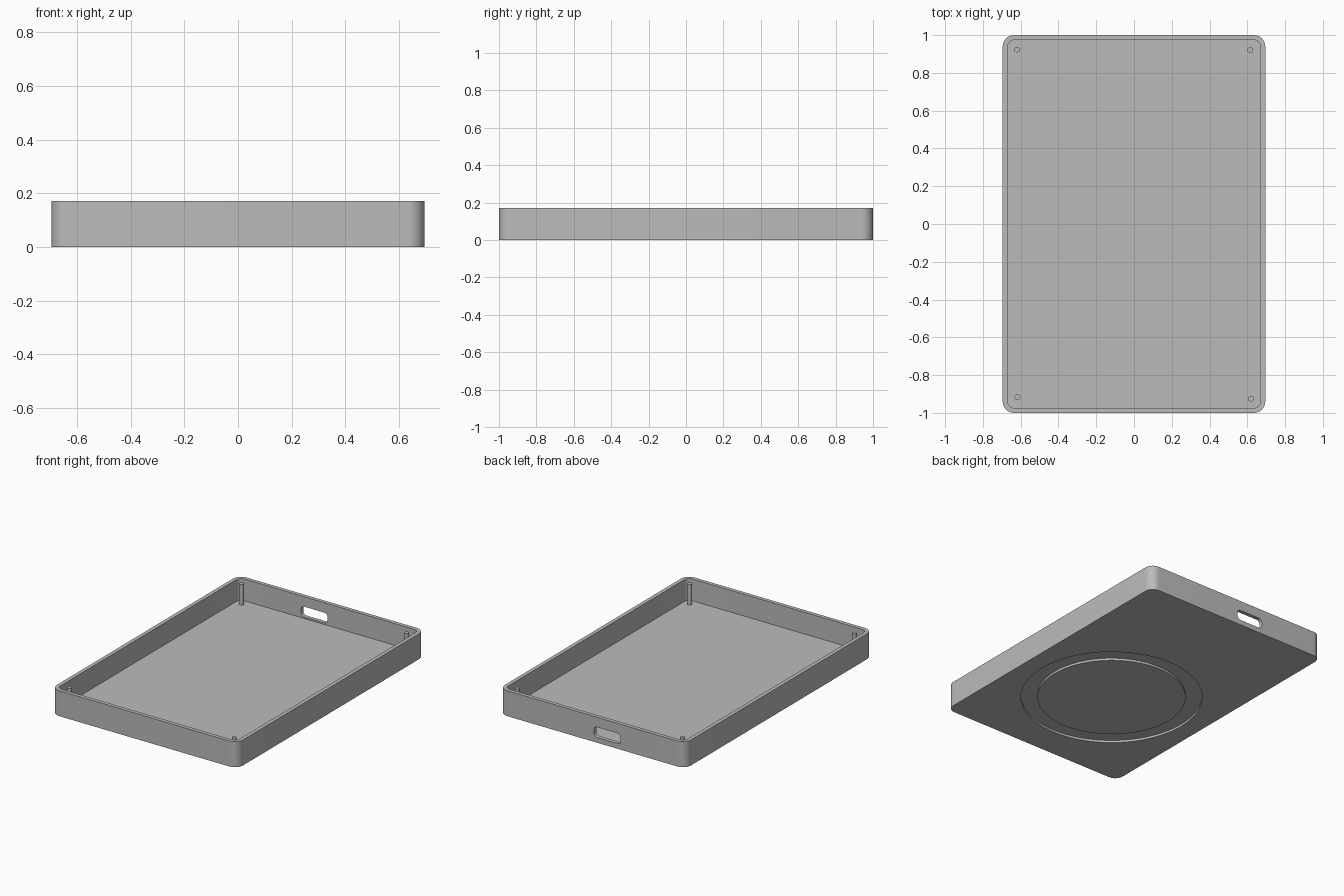
import bpy, bmesh, math
from mathutils import Matrix

old = bpy.data.objects.get("Cube")
if old:
    bpy.data.objects.remove(old, do_unlink=True)

WIDTH, LENGTH, HEIGHT = 1.39, 2.0, 0.172
WALL, FLOOR = 0.026, 0.025

grey = bpy.data.materials.new("plain grey")
grey.use_nodes = True
grey.diffuse_color = (0.5, 0.5, 0.5, 1)
grey.node_tree.nodes["Principled BSDF"].inputs["Base Color"].default_value = (0.5, 0.5, 0.5, 1)


def finish(name, bm):
    bmesh.ops.recalc_face_normals(bm, faces=bm.faces)
    mesh = bpy.data.meshes.new(name)
    bm.to_mesh(mesh)
    bm.free()
    mesh.materials.append(grey)
    obj = bpy.data.objects.new(name, mesh)
    bpy.context.collection.objects.link(obj)
    return obj


def rounded_slab(name, w, d, radius, z0, z1, matrix=Matrix(), steps=12):
    """Rounded rectangle extruded from z0 to z1."""
    bm = bmesh.new()
    ring = []
    for corner, (sx, sy) in enumerate([(1, 1), (-1, 1), (-1, -1), (1, -1)]):
        for i in range(steps + 1):
            a = math.pi / 2 * (corner + i / steps)
            ring.append(bm.verts.new((sx * (w / 2 - radius) + radius * math.cos(a),
                                      sy * (d / 2 - radius) + radius * math.sin(a), z0)))
    base = bm.faces.new(ring)
    top = bmesh.ops.extrude_face_region(bm, geom=[base])["geom"]
    bmesh.ops.translate(bm, vec=(0, 0, z1 - z0),
                        verts=[v for v in top if isinstance(v, bmesh.types.BMVert)])
    bm.transform(matrix)
    return finish(name, bm)


def ring_block(name, r_in, r_out, z0, z1, y, sides=96):
    """Closed square-section ring lying flat."""
    bm = bmesh.new()
    loops = []
    for i in range(sides):
        a = math.tau * i / sides
        loops.append([bm.verts.new((r * math.cos(a), y + r * math.sin(a), z))
                      for r, z in ((r_in, z0), (r_out, z0), (r_out, z1), (r_in, z1))])
    for i in range(sides):
        p, q = loops[i], loops[(i + 1) % sides]
        for k in range(4):
            n = (k + 1) % 4
            bm.faces.new((p[k], p[n], q[n], q[k]))
    return finish(name, bm)


def smooth(obj):
    bpy.ops.object.select_all(action='DESELECT')
    obj.select_set(True)
    bpy.context.view_layer.objects.active = obj
    bpy.ops.object.shade_smooth_by_angle(angle=math.radians(30))


def cut(obj, cutter):
    mod = obj.modifiers.new("cut", 'BOOLEAN')
    mod.operation, mod.solver, mod.object = 'DIFFERENCE', 'EXACT', cutter
    bpy.ops.object.select_all(action='DESELECT')
    bpy.context.view_layer.objects.active = obj
    obj.select_set(True)
    bpy.ops.object.modifier_apply(modifier=mod.name)
    bpy.data.objects.remove(cutter, do_unlink=True)


# Open tray: hollowed rounded slab
tray = rounded_slab("tray", WIDTH, LENGTH, 0.06, 0, HEIGHT)
cut(tray, rounded_slab("cavity", WIDTH - 2 * WALL, LENGTH - 2 * WALL, 0.036, FLOOR, HEIGHT + 0.1))

# Rounded port opening through the back wall
upright = Matrix.Translation((-0.112, 1, 0.07)) @ Matrix.Rotation(math.pi / 2, 4, 'X')
cut(tray, rounded_slab("port_cutter", 0.2, 0.07, 0.025, -0.08, 0.08, upright))

# Circular groove in the underside
cut(tray, ring_block("groove_cutter", 0.466, 0.57, -0.05, 0.015, -0.22))
smooth(tray)

# Corner locating pegs
pegs = {"back_right": (-0.62, 0.923), "back_left": (0.615, 0.921),
        "front_right": (-0.617, -0.916), "front_left": (0.62, -0.925)}
for place, (x, y) in pegs.items():
    bm = bmesh.new()
    z0, z1 = FLOOR - 0.005, 0.165
    bmesh.ops.create_cone(bm, cap_ends=True, segments=24, radius1=0.015, radius2=0.015,
                          depth=z1 - z0, matrix=Matrix.Translation((x, y, (z0 + z1) / 2)))
    smooth(finish(place + "_peg", bm))
